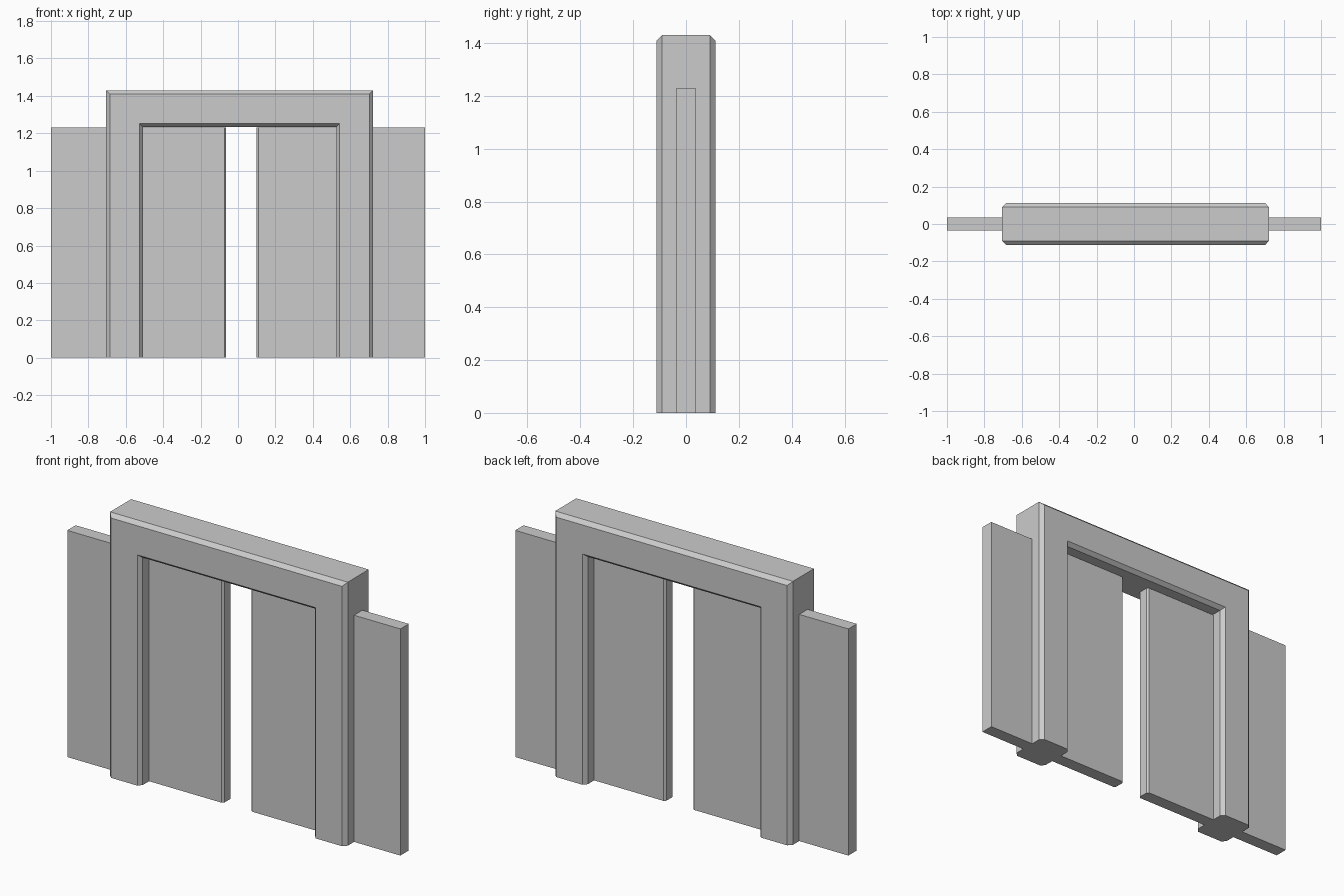
import bpy, bmesh

if "Cube" in bpy.data.objects:
    bpy.data.objects.remove(bpy.data.objects["Cube"])


def finish(name, bm):
    bmesh.ops.recalc_face_normals(bm, faces=bm.faces)
    mesh = bpy.data.meshes.new(name)
    bm.to_mesh(mesh)
    bm.free()
    obj = bpy.data.objects.new(name, mesh)
    bpy.context.collection.objects.link(obj)
    return obj


def loft(name, rings):
    """Join matching closed rings and cap both ends."""
    bm = bmesh.new()
    loops = [[bm.verts.new(p) for p in ring] for ring in rings]
    n = len(loops[0])
    for a, b in zip(loops, loops[1:]):
        for i in range(n):
            j = (i + 1) % n
            bm.faces.new((a[i], a[j], b[j], b[i]))
    bm.faces.new(loops[0])
    bm.faces.new(loops[-1])
    return finish(name, bm)


# Door frame: chamfered section (inset from outer edge, y) swept up, across, down
LEFT, RIGHT, TOP = -0.705, 0.722, 1.43
section = [(0, -0.09), (0, 0.09), (0.02, 0.111), (0.178, 0.111),
           (0.196, 0.09), (0.196, -0.09), (0.178, -0.111), (0.02, -0.111)]
loft("door_frame", [
    [(LEFT + i, y, 0) for i, y in section],
    [(LEFT + i, y, TOP - i) for i, y in section],
    [(RIGHT - i, y, TOP - i) for i, y in section],
    [(RIGHT - i, y, 0) for i, y in section],
])


# Sliding panels: flat outer end, chamfered closing edge
def panel(name, outer, inner):
    t, c = 0.036, 0.01
    s = 1 if inner > outer else -1
    plan = [(outer, -t), (inner - s * c, -t), (inner, -t + c),
            (inner, t - c), (inner - s * c, t), (outer, t)]
    loft(name, [[(x, y, z) for x, y in plan] for z in (0, 1.23)])


panel("left_sliding_panel", -1.0, -0.063)
panel("right_sliding_panel", 1.0, 0.099)
